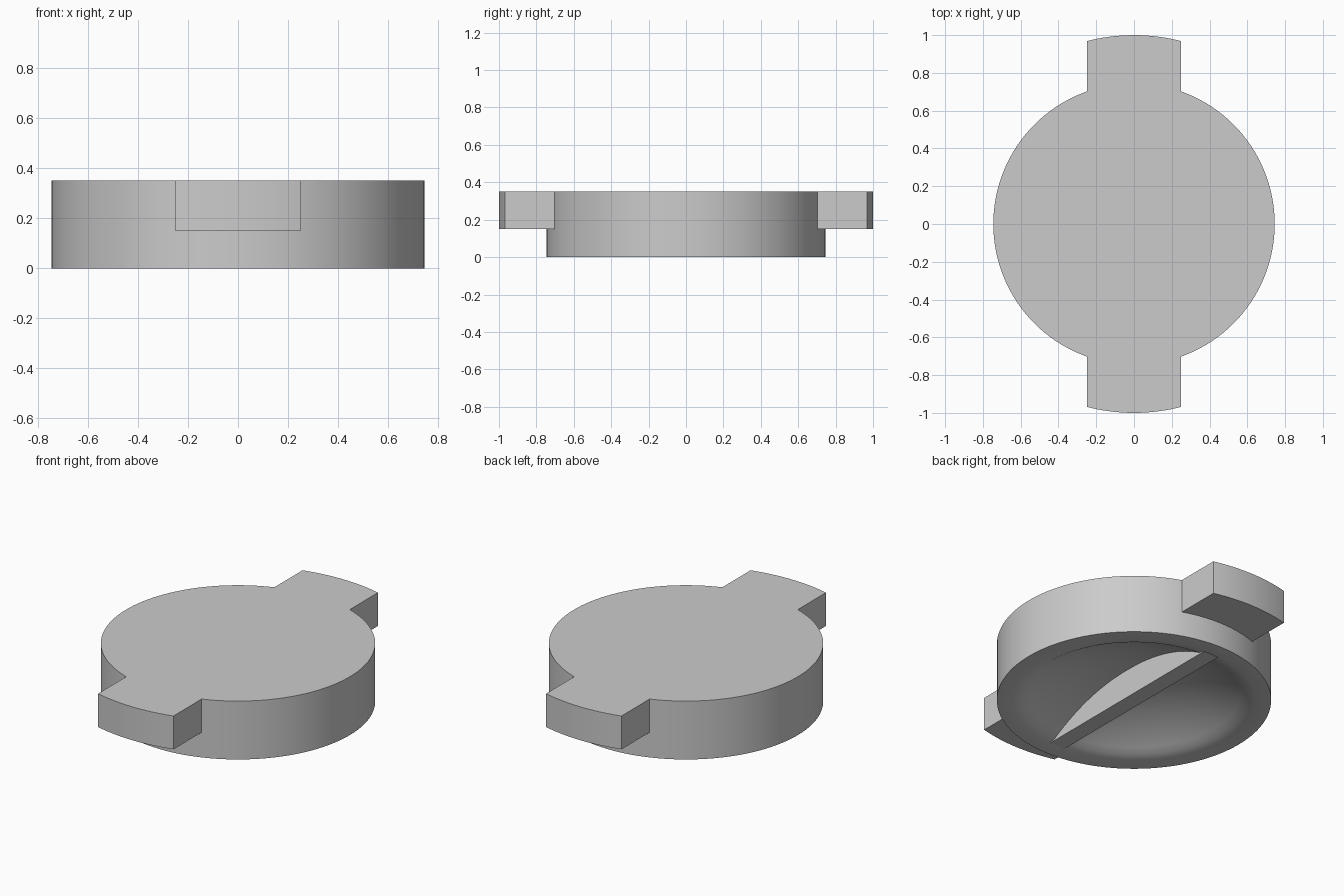
import bpy, bmesh, math

if "Cube" in bpy.data.objects:
    bpy.data.objects.remove(bpy.data.objects["Cube"], do_unlink=True)

HEIGHT, RADIUS = 0.35, 0.745      # disc
BOWL_R, BOWL_DEPTH = 0.61, 0.17   # hollow underneath
TAB_HALF, TAB_Z, TAB_R = 0.25, 0.15, 1.0
SEGMENTS = 128

grey = bpy.data.materials.new("plain_grey")
grey.use_nodes = True
colour = (0.6, 0.6, 0.6, 1)
grey.diffuse_color = colour
grey.node_tree.nodes["Principled BSDF"].inputs["Base Color"].default_value = colour


def finish(name, bm):
    bmesh.ops.recalc_face_normals(bm, faces=bm.faces[:])
    mesh = bpy.data.meshes.new(name)
    bm.to_mesh(mesh)
    bm.free()
    mesh.materials.append(grey)
    obj = bpy.data.objects.new(name, mesh)
    bpy.context.collection.objects.link(obj)
    bpy.ops.object.select_all(action="DESELECT")
    obj.select_set(True)
    bpy.context.view_layer.objects.active = obj
    bpy.ops.object.shade_smooth_by_angle(angle=math.radians(30))
    return obj


def disc():
    """Lathe a disc with a shallow spherical hollow below."""
    sphere_r = (BOWL_R ** 2 + BOWL_DEPTH ** 2) / (2 * BOWL_DEPTH)
    profile = [(0, HEIGHT), (RADIUS, HEIGHT), (RADIUS, 0), (0.66, 0)]
    steps = 16
    for i in range(steps + 1):
        r = BOWL_R * (1 - i / steps)
        z = BOWL_DEPTH - sphere_r + math.sqrt(sphere_r ** 2 - r ** 2)
        profile.append((r, z + 0.012 * r / BOWL_R))
    bm = bmesh.new()
    verts = [bm.verts.new((r, 0, z)) for r, z in profile]
    edges = [bm.edges.new(pair) for pair in zip(verts, verts[1:])]
    bmesh.ops.spin(bm, geom=verts + edges, cent=(0, 0, 0), axis=(0, 0, 1),
                   angle=math.tau, steps=SEGMENTS)
    bmesh.ops.remove_doubles(bm, verts=bm.verts[:], dist=0.0001)
    finish("disc_body", bm)


def tab(name, side):
    """Extrude a tab bounded by the disc edge and a curved outer end."""
    def arc(radius, steps=16):
        xs = [TAB_HALF * (2 * i / steps - 1) for i in range(steps + 1)]
        return [(x, side * math.sqrt(radius ** 2 - x ** 2)) for x in xs]
    outline = arc(RADIUS - 0.001) + arc(TAB_R)[::-1]
    bm = bmesh.new()
    face = bm.faces.new([bm.verts.new((x, y, TAB_Z)) for x, y in outline])
    top = bmesh.ops.extrude_face_region(bm, geom=[face])["geom"]
    bmesh.ops.translate(bm, vec=(0, 0, HEIGHT - TAB_Z),
                        verts=[g for g in top if isinstance(g, bmesh.types.BMVert)])
    finish(name, bm)


def grip_bar():
    """Straight bar across the hollow, flush with the lower rim."""
    bm = bmesh.new()
    bmesh.ops.create_cube(bm, size=1)
    bmesh.ops.scale(bm, vec=(0.1, 1.3, 0.22), verts=bm.verts)
    bmesh.ops.translate(bm, vec=(0, 0, 0.11), verts=bm.verts)
    finish("grip_bar", bm)


disc()
tab("front_tab", -1)
tab("back_tab", 1)
grip_bar()
